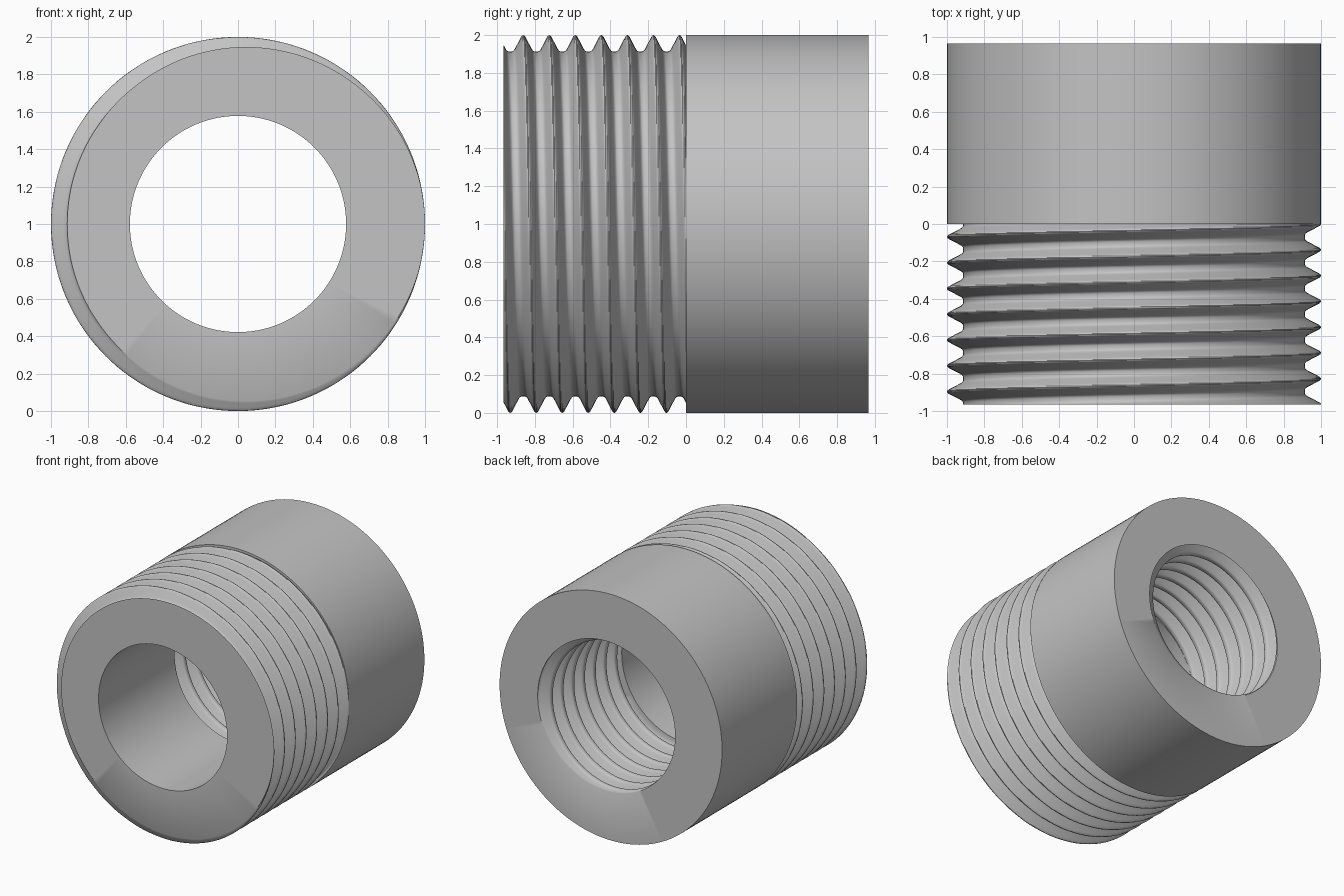
import bpy, bmesh, math

if "Cube" in bpy.data.objects:
    bpy.data.objects.remove(bpy.data.objects["Cube"], do_unlink=True)

SIDES = 144
TURNS = 7
PER_TURN = 24
LENGTH = 0.965            # length of each half along y
PITCH = LENGTH / TURNS
BORE = 0.578              # plain bore and inner thread minor radius
OUTER = 1.0

metal = bpy.data.materials.new("plain grey")
metal.use_nodes = True
grey = (0.55, 0.55, 0.55, 1)
metal.diffuse_color = grey
metal.node_tree.nodes["Principled BSDF"].inputs["Base Color"].default_value = grey

# Half a thread tooth: distance from the crest in pitches, height fraction
TOOTH = [(0, 1), (0.04, 0.98), (0.08, 0.9), (0.12, 0.77), (0.31, 0.19),
         (0.35, 0.08), (0.4, 0.02), (0.5, 0)]


def tooth_height(u):
    d = abs(u - round(u))
    for (a, ha), (b, hb) in zip(TOOTH, TOOTH[1:]):
        if d <= b:
            return ha + (hb - ha) * (d - a) / (b - a)
    return 0


def plain(y, radius):
    return y, lambda angle: radius


def thread(start, end, root, depth):
    """Stations along y whose radius follows a helical groove."""
    count = TURNS * PER_TURN
    stations = []
    for i in range(count + 1):
        y = start + (end - start) * i / count
        stations.append((y, lambda angle, y=y: root + depth * tooth_height(
            y / PITCH + angle / math.tau)))
    return stations


def build(name, stations):
    """Skin a run of rings around the y axis, lifted to stand on the floor."""
    bm = bmesh.new()
    rings = []
    for y, radius in stations:
        ring = []
        for i in range(SIDES):
            a = math.tau * i / SIDES
            r = radius(a)
            ring.append(bm.verts.new((r * math.cos(a), y, OUTER + r * math.sin(a))))
        rings.append(ring)
    for lower, upper in zip(rings, rings[1:]):
        for i in range(SIDES):
            j = (i + 1) % SIDES
            bm.faces.new((lower[i], upper[i], upper[j], lower[j]))
    bmesh.ops.remove_doubles(bm, verts=bm.verts, dist=0.00001)
    mesh = bpy.data.meshes.new(name)
    bm.to_mesh(mesh)
    bm.free()
    mesh.materials.append(metal)
    obj = bpy.data.objects.new(name, mesh)
    bpy.context.collection.objects.link(obj)
    bpy.ops.object.select_all(action='DESELECT')
    obj.select_set(True)
    bpy.context.view_layer.objects.active = obj
    bpy.ops.object.shade_smooth_by_angle(angle=math.radians(35))


# Front half: smooth bore, flat front face, outer thread
outer_thread = thread(-LENGTH, 0, 0.913, 0.087)
build("threaded_spigot", [plain(0, BORE), plain(-LENGTH, BORE)] + outer_thread)

# Back half: shoulder, smooth outer wall, back face, inner thread, inner step
inner_thread = thread(LENGTH, 0, BORE, 0.08)
build("threaded_socket", [outer_thread[-1], plain(0, OUTER), plain(LENGTH, OUTER)]
      + inner_thread + [plain(0, BORE)])
